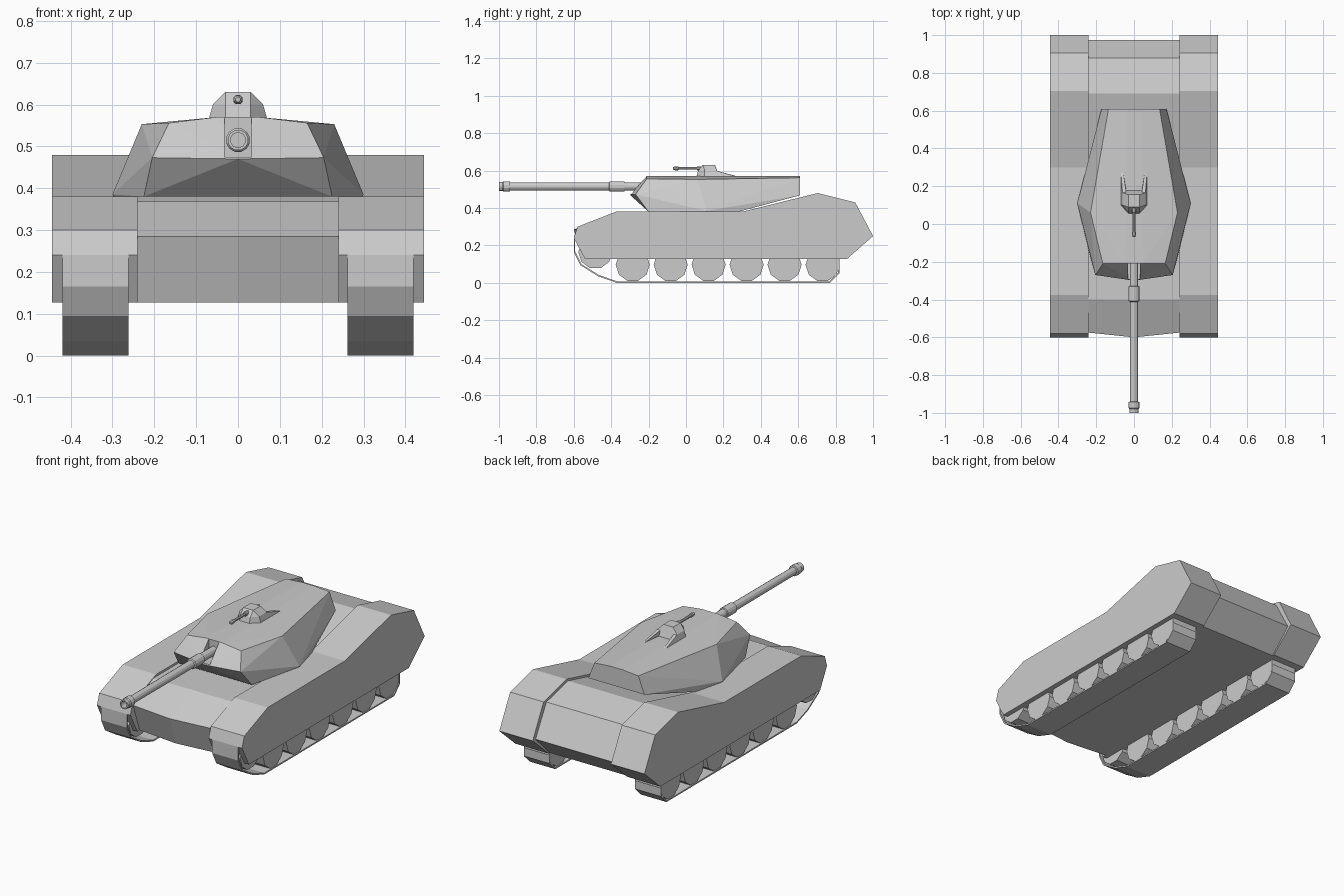
import bpy, bmesh, math
from mathutils import Matrix

if "Cube" in bpy.data.objects:
    bpy.data.objects.remove(bpy.data.objects["Cube"])


def finish(name, bm):
    bmesh.ops.recalc_face_normals(bm, faces=bm.faces)
    me = bpy.data.meshes.new(name)
    bm.to_mesh(me)
    bm.free()
    ob = bpy.data.objects.new(name, me)
    bpy.context.collection.objects.link(ob)
    return ob


def extrude_profile(name, rings):
    """Solid from equal-length rings of points, capped at both ends."""
    bm = bmesh.new()
    vs = [[bm.verts.new(p) for p in r] for r in rings]
    n = len(vs[0])
    for a, b in zip(vs, vs[1:]):
        for i in range(n):
            j = (i + 1) % n
            bm.faces.new((a[i], a[j], b[j], b[i]))
    bm.faces.new(vs[0])
    bm.faces.new(vs[-1])
    return finish(name, bm)


def hull_solid(name, pts, mirror=True):
    """Convex faceted solid, mirrored across x = 0 if asked."""
    bm = bmesh.new()
    allp = set(pts)
    if mirror:
        allp |= {(-x, y, z) for x, y, z in pts}
    for p in sorted(allp):
        bm.verts.new(p)
    bmesh.ops.convex_hull(bm, input=bm.verts)
    bmesh.ops.dissolve_limit(bm, angle_limit=math.radians(2), verts=bm.verts, edges=bm.edges)
    return finish(name, bm)


def lathe_y(name, profile, x, z, sides):
    """Closed tube around a y axis from (y, radius) points."""
    return extrude_profile(name, [[(x + r * math.cos(2 * math.pi * (i + .5) / sides), y,
                                    z + r * math.sin(2 * math.pi * (i + .5) / sides))
                                   for i in range(sides)] for y, r in profile])


# centre hull, with a slightly pointed nose
body = [(-.575, .285), (-.40, .368), (.30, .368), (.69, .465), (.88, .42),
        (.975, .25), (.85, .127), (-.52, .127)]
nose = [(-.60, .285)] + body[1:-1] + [(-.545, .127)]
extrude_profile("hull", [[(x, y, z) for y, z in p]
                         for x, p in ((-.24, body), (0, nose), (.24, body))])

# side sponsons, tracks and road wheels
sponson = [(-.60, .24), (-.58, .30), (-.375, .38), (.30, .38), (.705, .48),
           (.905, .43), (1.0, .25), (.86, .127), (-.54, .127)]
track = [(-.58, .255), (-.60, .24), (-.60, .165), (-.565, .095), (-.47, .035), (-.37, 0),
         (.77, 0), (.82, .05), (.82, .15)]
wheels = [(-.485, .165)] + [(-.285 + .203 * i, .097) for i in range(6)]
for s, side in ((-1, "right"), (1, "left")):
    extrude_profile("sponson_" + side, [[(s * x, y, z) for y, z in sponson] for x in (.24, .445)])
    bm = bmesh.new()
    rows = [[bm.verts.new((s * x, y, z)) for x in (.262, .42)] for y, z in track]
    for a, b in zip(rows, rows[1:]):
        bm.faces.new((a[0], a[1], b[1], b[0]))
    band = finish("track_" + side, bm)
    # open strip: thickness must grow towards the inside of the loop
    f = band.data.polygons[5]
    if f.normal.z > 0:
        band.data.flip_normals()
    m = band.modifiers.new("thickness", 'SOLIDIFY')
    m.thickness, m.offset = .008, -1
    for k, (y, z) in enumerate(wheels):
        bm = bmesh.new()
        bmesh.ops.create_cone(bm, cap_ends=True, segments=10, radius1=.091, radius2=.091, depth=.152,
                              matrix=Matrix.Translation((s * .341, y, z)) @ Matrix.Rotation(math.pi / 2, 4, 'Y'))
        finish("wheel_%s_%d" % (side, k), bm)

# faceted turret with a slot for the gun
turret = hull_solid("turret", [
    (.05, -.21, .57), (.165, -.21, .556), (.23, .06, .553), (.135, .61, .562), (.04, .61, .57),
    (.30, .11, .385), (.205, -.27, .473), (0, -.30, .47), (.225, -.20, .38), (.065, -.205, .38),
    (.298, .11, .38), (.255, .28, .38), (.172, .61, .468)])
bm = bmesh.new()
bmesh.ops.create_cube(bm, size=1, matrix=Matrix.Translation((0, -.285, .55)) @ Matrix.Diagonal((.064, .15, .15, 1)))
slot = finish("slot_cutter", bm)
slot.hide_render = True
slot.hide_viewport = True
cut = turret.modifiers.new("gun_slot", 'BOOLEAN')
cut.operation, cut.object, cut.solver = 'DIFFERENCE', slot, 'EXACT'

# main gun with sleeve, muzzle ring and bore
lathe_y("main_gun", [(-.18, .023), (-.328, .023), (-.33, .029), (-.408, .029), (-.412, .022), (-.94, .021),
                     (-.942, .029), (-.975, .029), (-.98, .025), (-1, .025), (-1, .018), (-.96, .018)],
        0, .515, 12)

# cupola block, rear arms and small gun on the roof
hull_solid("cupola", [(.07, .10, .565), (.03, .055, .565), (.06, .10, .60), (.03, .065, .60), (.03, .09, .63),
                      (.03, .155, .63), (.06, .165, .60), (.07, .18, .565)])
for s, side in ((-1, "right"), (1, "left")):
    hull_solid("cupola_arm_" + side, [(s * x, y, z) for x, y, z in (
        (.07, .28, .565), (.058, .28, .568), (.07, .16, .565), (.038, .16, .565),
        (.06, .16, .60), (.04, .16, .60))], False)
lathe_y("roof_gun", [(.09, .012), (.06, .012), (.058, .008), (-.04, .008), (-.042, .011), (-.06, .011), (-.07, .006)],
        0, .612, 8)
